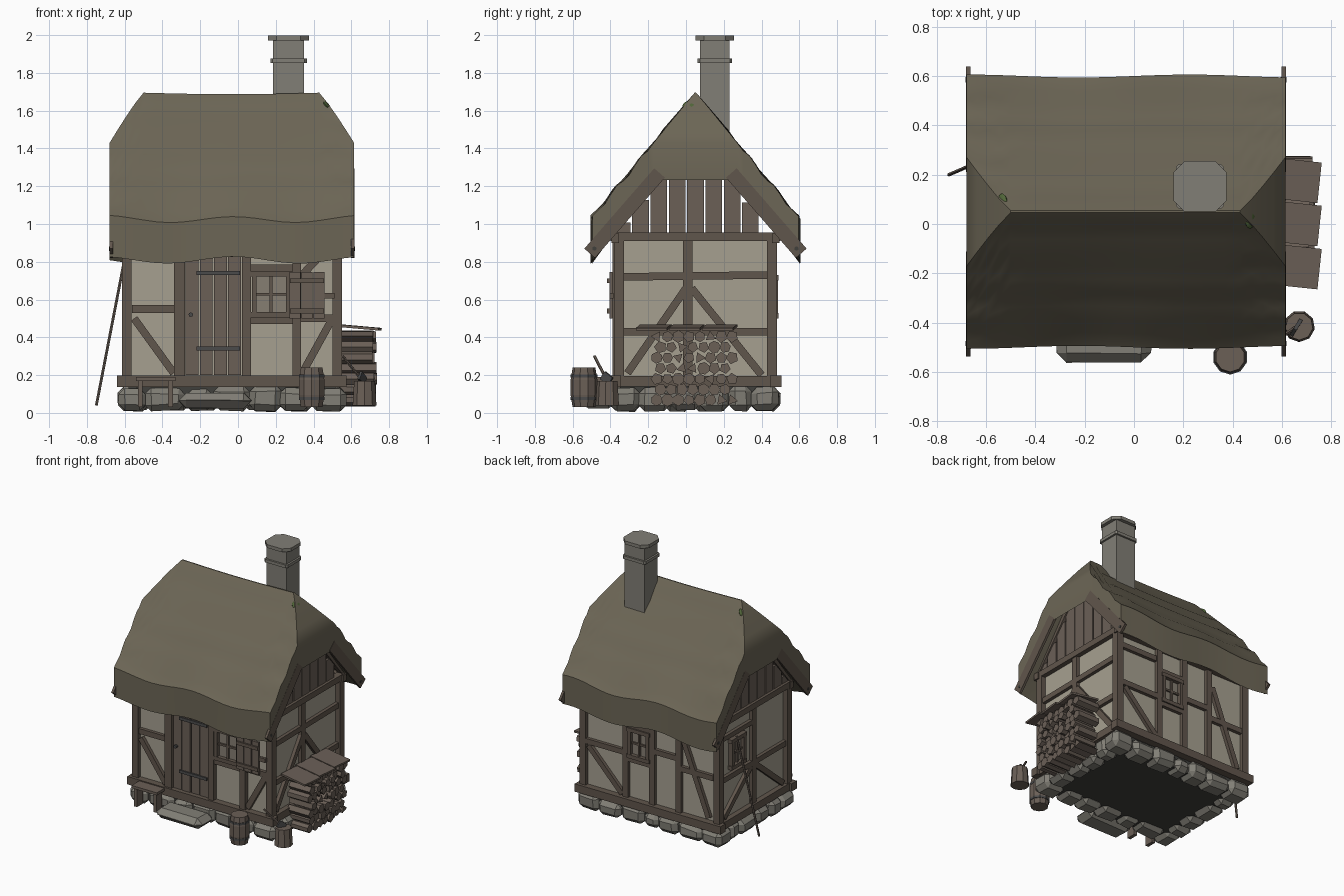
import bpy, bmesh, math, random
from mathutils import Vector as V, Matrix

if "Cube" in bpy.data.objects:
    bpy.data.objects.remove(bpy.data.objects["Cube"])

random.seed(4)
COL = {"thatch": (.15, .132, .092), "timber": (.118, .092, .072), "wood": (.145, .115, .094),
       "plaster": (.38, .35, .28), "stone": (.22, .21, .18), "dark": (.05, .05, .045),
       "moss": (.08, .13, .04), "iron": (.07, .07, .07), "pane": (.24, .21, .17)}
MATS = {}
for k, c in COL.items():
    MATS[k] = bpy.data.materials.new(k)
    MATS[k].diffuse_color = (*c, 1)
PARTS = {}


def part(name, mat):
    return PARTS.setdefault(name, (bmesh.new(), mat))[0]


def beam(name, mat, p, q, w, d, normal):
    """Box from p to q: w wide, d deep along normal."""
    p, q = V(p), V(q)
    x = (q - p).normalized()
    s = x.cross(V(normal)).normalized()
    n = s.cross(x)
    m = Matrix((x * (q - p).length, s * w, n * d)).transposed().to_4x4()
    m.translation = (p + q) / 2
    bmesh.ops.create_cube(part(name, mat), size=1, matrix=m)


def box(name, mat, lo, hi, bevel=0, jitter=0):
    bm = part(name, mat)
    lo, hi = V(lo), V(hi)
    m = Matrix.Translation((lo + hi) / 2) @ Matrix.Diagonal((*(hi - lo), 1))
    vs = bmesh.ops.create_cube(bm, size=1, matrix=m)["verts"]
    for v in vs:
        v.co += V([random.uniform(-jitter, jitter) for _ in range(3)])
    if bevel:
        es = list({e for v in vs for e in v.link_edges})
        bmesh.ops.bevel(bm, geom=es, offset=bevel, segments=1, affect='EDGES')


def rod(name, mat, p, q, r, n=8, r2=None, turn=0):
    p, q = V(p), V(q)
    m = Matrix.Translation((p + q) / 2) @ (q - p).to_track_quat('Z', 'Y').to_matrix().to_4x4()
    bmesh.ops.create_cone(part(name, mat), cap_ends=True, segments=n, radius1=r, radius2=r2 or r,
                          depth=(q - p).length, matrix=m @ Matrix.Rotation(turn, 4, 'Z'))


# Wall coordinates: u along the wall, z up, o outwards from the plaster
WALL = {"front": (lambda u, z, o: (u, -.355 - o, z), (0, -1, 0)),
        "back": (lambda u, z, o: (u, .455 + o, z), (0, 1, 0)),
        "right": (lambda u, z, o: (.515 + o, u, z), (1, 0, 0)),
        "left": (lambda u, z, o: (-.58 - o, u, z), (-1, 0, 0))}


def bar(wall, u0, z0, u1, z1, w=.045, o=.005, d=.04, name="timbers", mat="timber"):
    f, n = WALL[wall]
    beam(wall + "_" + name, mat, f(u0, z0, o), f(u1, z1, o), w, d, n)


def window(wall, u0, u1, z0, z1):
    um, zm = (u0 + u1) / 2, (z0 + z1) / 2
    bar(wall, u0, zm, u1, zm, z1 - z0, 0, .012, "window_pane", "pane")
    for z in (z0, z1):
        bar(wall, u0 - .02, z, u1 + .02, z, .028, .01, .05, "window_frame")
    for u in (u0, u1):
        bar(wall, u, z0, u, z1, .024, .01, .046, "window_frame")
    bar(wall, um, z0, um, z1, .014, .01, .02, "window_bars")
    bar(wall, u0, zm, u1, zm, .014, .01, .018, "window_bars")


# Plaster core and floor
box("plaster_walls", "plaster", (-.58, -.355, .16), (.515, .455, .94))
box("foundation_core", "dark", (-.58, -.35, .04), (.515, .45, .16))

# Foundation stones around all sides
def stone_row(a, b, n, place):
    cuts = [a + (b - a) * (i + (random.uniform(-.2, .2) if 0 < i < n else 0)) / n for i in range(n + 1)]
    for s, t in zip(cuts, cuts[1:]):
        out, top = random.uniform(0, .02), random.uniform(.125, .142)
        lo, hi = place(s, t, out)
        box("foundation_stones", "stone", (*lo, .012), (*hi, top), .033, .008)

stone_row(-.63, .57, 7, lambda s, t, o: ((s, -.385 - o), (t, -.24)))
stone_row(-.63, .57, 7, lambda s, t, o: ((s, .34), (t, .485 + o)))
stone_row(-.25, .35, 4, lambda s, t, o: ((.42, s), (.55 + o, t)))
stone_row(-.25, .35, 4, lambda s, t, o: ((-.615 - o, s), (-.48, t)))

# Sill beams, corner posts, top plates
for y in (-.375, .475):
    box("sill_beams", "timber", (-.64, y - .03, .138), (.575, y + .03, .197))
    box("top_plates", "timber", (-.62, y - .02, .9), (.56, y + .02, .95))
for x in (-.59, .525):
    box("sill_beams", "timber", (x - .03, -.405, .14), (x + .03, .505, .195))
    box("tie_beams", "timber", (x - .025, -.4, .91), (x + .025, .5, .955))
    for y in (-.355, .455):
        box("corner_posts", "timber", (x - .025, y - .027, .19), (x + .025, y + .027, .92))

# Front framing
for u, w in ((-.31, .06), (.045, .045), (.31, .045)):
    bar("front", u, .19, u, .93, w, .01, .05)
for s in ((-.56, .55, -.33, .55), (-.55, .5, -.34, .21), (.34, .21, .5, .5), (.06, .49, .31, .49),
          (.06, .765, .31, .765), (.33, .72, .48, .88), (.33, .5, .5, .5)):
    bar("front", *s, .04)
window("front", .085, .265, .52, .735)
# Plank door with straps
for i in range(4):
    u = -.243 + i * .075
    bar("front", u, .2, u, .83, .068, .005 + .003 * (i % 2), .03, "door_planks", "wood")
for z in (.34, .74):
    bar("front", -.22, z, .01, z, .022, .026, .012, "door_straps", "iron")
bar("front", -.28, .85, .02, .85, .05, .01, .05, "door_lintel")
rod("door_handle", "iron", (-.25, -.375, .52), (-.25, -.395, .52), .012)
# Open shutter
for i in range(3):
    u = .302 + i * .063
    bar("front", u, .5, u, .745, .058, .043, .016, "shutter", "wood")
for z in (.54, .7):
    bar("front", .275, z, .455, z, .025, .056, .014, "shutter_battens")
bar("front", .455, .62, .51, .62, .03, .04, .02, "shutter_catch")

# Right gable framing
for s in ((.01, .19, .01, .92, .05), (-.35, .72, .45, .73, .04), (-.35, .43, .45, .43, .04),
          (0, .66, -.31, .21, .04), (.03, .66, .4, .2, .04)):
    bar("right", *s)
# Left wall framing and small window
for s in ((.05, .19, .05, .92, .05), (-.35, .5, .45, .5, .04), (.03, .48, -.3, .21, .04),
          (.08, .48, .4, .21, .04), (.05, .81, .45, .81, .035)):
    bar("left", *s)
window("left", .17, .31, .56, .76)
# Back framing and window
for u in (.17, -.05, -.27):
    bar("back", u, .19, u, .93)
for s in ((.17, .53, .5, .53), (-.56, .53, -.27, .53), (.48, .5, .2, .21), (-.3, .78, -.52, .22),
          (-.05, .49, .17, .49), (-.05, .74, .17, .74), (-.27, .6, -.05, .6), (.2, .82, .5, .82)):
    bar("back", *s, .04)
window("back", -.015, .135, .515, .715)

# Gable planks with gaps
for x in (-.585, .52):
    for i in range(-4, 4):
        y = .05 + i * .097
        tops = [min(1.36, 1.53 - 1.22 * abs(v - .05)) for v in (y - .04, y + .05)]
        box("gable_planks", "wood", (x - .01, y - .044, .94), (x + .01, y + .044, max(.97, min(tops))))
    for s in (-1, 1):
        y = .05
        beam("gable_rafters", "timber", (x, y + s * .47, .93), (x, y + s * .1, 1.37), .05, .04, (1, 0, 0))

# Half-hipped thatch: lofted closed sections along x
bm = part("thatch_roof", "thatch")
XL, XR, HL, HR = -.68, .615, -.5, .43
xs = [XL + (HL - XL) * i / 4 for i in range(4)] + [HL + (HR - HL) * i / 14 for i in range(15)] \
    + [HR + (XR - HR) * i / 4 for i in range(1, 5)]
rings = []
for x in xs:
    e = max((HL - x) / (HL - XL), (x - HR) / (XR - HR), 0)
    h = .004 + .218 * e ** 1.12
    ridge = 1.7 - .008 * math.sin((x - HL) / (HR - HL) * math.pi) * (e == 0)
    top, bot = [], []
    for side in (-1, 1):
        row, low = [], []
        for k in range(11):
            t = k / 10
            d = h + (.55 - h) * t
            wav = t ** 3 * .018 * math.sin(x * 9 + 2.4 + side * .6)
            rip = .012 * math.sin(d * 48) * (0 < k < 10)
            y = .05 + side * (d + .006 * t * math.sin(x * 7))
            row.append((x, y, ridge - 1.22 * d + rip + wav))
            low.append((x, y, 1.7 - .195 - 1.22 * d - .025 * t + wav))
        top += row[::-1] if side < 0 else row
        bot += low[::-1] if side < 0 else low
    rings.append([bm.verts.new(c) for c in top + bot[::-1]])
n = len(rings[0])
for a, b in zip(rings, rings[1:]):
    for i in range(n):
        j = (i + 1) % n
        bm.faces.new((a[i], a[j], b[j], b[i]))
for r in (rings[0], rings[-1]):
    for i in range(n // 2 - 1):
        bm.faces.new((r[i], r[i + 1], r[n - 2 - i], r[n - 1 - i]))

# Barge boards under the verges, with collar under the hip
for x in (-.672, .607):
    for s in (-1, 1):
        beam("barge_boards", "timber", (x, .05 + s * .56, .845), (x, .05 + s * .19, 1.27), .075, .018, (1, 0, 0))
        rod("barge_pegs", "dark", (x - .012, .05 + s * .535, .87), (x + .012, .05 + s * .535, .87), .012, 6)
# Moss tufts near the ridge ends
for x, y, tilt in ((-.535, .075, -.9), (.47, .03, .9)):
    m = Matrix.Translation((x, y, 1.625)) @ Matrix.Rotation(tilt, 4, 'Y') @ Matrix.Diagonal((.035, .05, .014, 1))
    bmesh.ops.create_icosphere(part("moss", "moss"), subdivisions=2, radius=1, matrix=m)

# Chimney: shaft, band, chamfered cap
box("chimney_shaft", "stone", (.185, .075, 1.25), (.35, .23, 1.975))
def slab(z0, z1, g, c, taper=0):
    b = part("chimney_cap", "stone")
    x0, x1, y0, y1 = .185 - g, .35 + g, .075 - g, .23 + g
    pts = [(x0 + c, y0), (x1 - c, y0), (x1, y0 + c), (x1, y1 - c), (x1 - c, y1), (x0 + c, y1), (x0, y1 - c), (x0, y0 + c)]
    f = b.faces.new([b.verts.new((*p, z0)) for p in pts])
    r = bmesh.ops.extrude_face_region(b, geom=[f])["geom"]
    for v in (g for g in r if isinstance(g, bmesh.types.BMVert)):
        v.co.z = z1
slab(1.853, 1.876, .014, .012)
slab(1.972, 1.997, .025, .045)

# Door step and bench
box("door_step", "stone", (-.32, -.56, .025), (.07, -.37, .11), .04, .008)
box("bench", "wood", (-.54, -.495, .17), (-.33, -.4, .19))
for x in (-.52, -.36):
    box("bench", "wood", (x - .01, -.48, .03), (x + .015, -.41, .17))

# Barrel with hoops
bx = (.39, -.54)
for z0, z1, r0, r1 in ((.03, .095, .06, .071), (.095, .175, .071, .071), (.175, .24, .071, .06)):
    rod("barrel", "wood", (*bx, z0), (*bx, z1), r0, 10, r1)
for z in (.075, .195):
    rod("barrel_hoops", "iron", (*bx, z - .008), (*bx, z + .008), .071, 10)

# Chopping block with axe
rod("chopping_block", "wood", (.67, -.415, .04), (.67, -.415, .17), .064, 9, .056)
rod("axe_handle", "wood", (.655, -.42, .175), (.555, -.485, .3), .008, 6)
beam("axe_head", "iron", (.67, -.4, .165), (.645, -.44, .2), .05, .015, (1, -.6, 0))

# Log pile with three cover boards
for r in range(7):
    for c in range(8):
        y = -.155 + c * .057 + (r % 2) * .02
        if y < .26:
            z = .068 + r * .056
            rod("log_pile", "wood", (.54, y, z), (random.uniform(.7, .735), y, z), random.uniform(.029, .034),
                random.choice((3, 5, 5, 6, 7)), None, random.uniform(0, 6))
for i in range(3):
    y = -.175 + i * .175
    beam("pile_cover", "wood", (.535, y + .015, .462), (.752, y - .008, .443), .165, .014, (0, 0, 1))

# Leaning pole
rod("leaning_pole", "wood", (-.75, .2, .04), (-.607, .262, .78), .008, 6)

# Turn every part into an object
for name, (bm, mat) in PARTS.items():
    bmesh.ops.recalc_face_normals(bm, faces=bm.faces)
    me = bpy.data.meshes.new(name)
    bm.to_mesh(me)
    bm.free()
    me.materials.append(MATS[mat])
    ob = bpy.data.objects.new(name, me)
    bpy.context.collection.objects.link(ob)
    if name in ("thatch_roof", "moss"):
        bpy.context.view_layer.objects.active = ob
        ob.select_set(True)
        bpy.ops.object.shade_smooth_by_angle(angle=math.radians(40))
        ob.select_set(False)

for m in bpy.data.materials:
    if m.users and not m.is_grease_pencil:
        m.use_nodes = True
        m.node_tree.nodes["Principled BSDF"].inputs["Base Color"].default_value = m.diffuse_color
